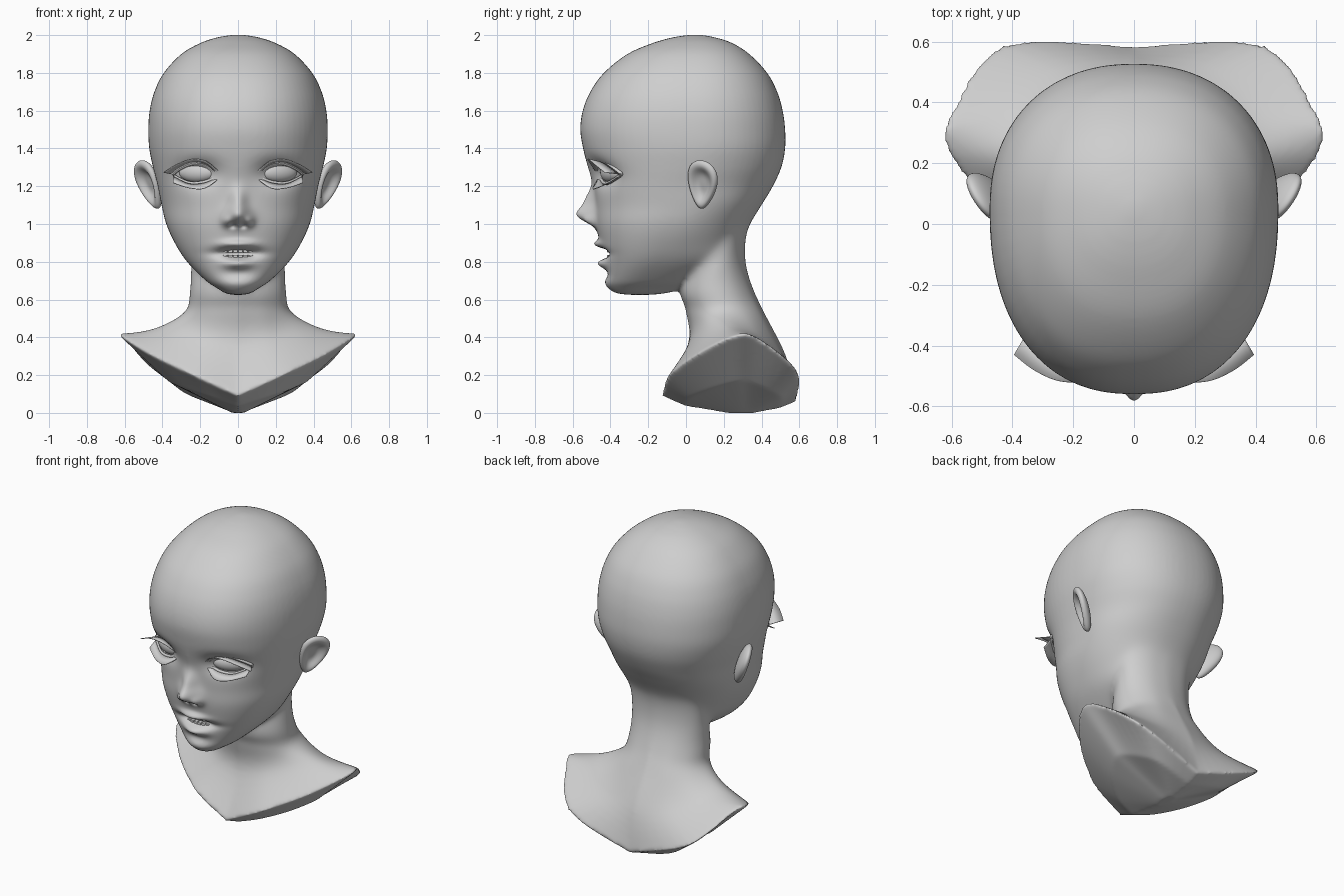
import bpy
import bmesh
import math
from mathutils import Vector, Euler, Matrix

default_cube = bpy.data.objects.get("Cube")
if default_cube:
    bpy.data.objects.remove(default_cube, do_unlink=True)

clay = bpy.data.materials.new("plain_grey")
clay.use_nodes = True
grey = (0.62, 0.62, 0.62, 1)
clay.diffuse_color = grey
for node in clay.node_tree.nodes:
    if node.type == "BSDF_PRINCIPLED":
        node.inputs["Base Color"].default_value = grey


def make_object(name, bm, mirror=False, smooth=True):
    """Turn a bmesh into a linked object with the clay material."""
    bmesh.ops.recalc_face_normals(bm, faces=bm.faces[:])
    for face in bm.faces:
        face.smooth = smooth
    mesh = bpy.data.meshes.new(name)
    bm.to_mesh(mesh)
    bm.free()
    mesh.materials.append(clay)
    obj = bpy.data.objects.new(name, mesh)
    bpy.context.scene.collection.objects.link(obj)
    if mirror:
        obj.modifiers.new("mirror", "MIRROR")
    return obj


def bake_modifiers(obj):
    """Replace the mesh by its modified result."""
    graph = bpy.context.evaluated_depsgraph_get()
    mesh = bpy.data.meshes.new_from_object(obj.evaluated_get(graph))
    obj.modifiers.clear()
    obj.data = mesh
    return mesh


def spline(points, steps):
    """Smooth curve through points of any dimension."""
    points = [Vector(p) for p in points]
    last = len(points) - 1
    out = []
    for i in range(last):
        a, b, c, d = (points[min(max(k, 0), last)] for k in range(i - 1, i + 3))
        for s in range(steps):
            t = s / steps
            out.append(b + (c - a) * (t / 2)
                       + (a * 2 - b * 5 + c * 4 - d) * (t * t / 2)
                       + (b * 3 - a - c * 3 + d) * (t ** 3 / 2))
    out.append(points[last])
    return out


def loft(bm, rings):
    """Closed skin over equal-length rings, capped at both ends."""
    loops = [[bm.verts.new(p) for p in ring] for ring in rings]
    count = len(loops[0])
    for low, high in zip(loops, loops[1:]):
        for i in range(count):
            j = (i + 1) % count
            bm.faces.new((low[i], low[j], high[j], high[i]))
    bm.faces.new(loops[0])
    bm.faces.new(loops[-1])


def half_to_ring(keys):
    """Front-to-back half outline, mirrored into a whole ring."""
    half = spline(keys, 6)
    return half + [Vector((-p.x, p.y, p.z)) for p in reversed(half[1:-1])]


def rounded(value, power):
    """Sine or cosine squared off towards a superellipse."""
    return math.copysign(abs(value) ** (2 / power), value)


# Skull and jaw: height, half width, front, widest place, back
head_rows = [
    (0.625, 0.03, -0.30, -0.25, -0.18), (0.635, 0.07, -0.37, -0.25, -0.10),
    (0.66, 0.11, -0.40, -0.25, 0.0), (0.7, 0.17, -0.42, -0.22, 0.1),
    (0.8, 0.27, -0.43, -0.15, 0.29), (0.9, 0.335, -0.455, -0.1, 0.30),
    (1.0, 0.38, -0.475, -0.05, 0.34), (1.1, 0.405, -0.48, 0.0, 0.40),
    (1.2, 0.425, -0.49, 0.0, 0.46), (1.3, 0.45, -0.52, 0.03, 0.505),
    (1.4, 0.47, -0.545, 0.05, 0.525), (1.5, 0.475, -0.56, 0.05, 0.525),
    (1.6, 0.468, -0.547, 0.05, 0.512), (1.7, 0.443, -0.507, 0.05, 0.483),
    (1.8, 0.393, -0.435, 0.05, 0.43), (1.9, 0.3, -0.31, 0.05, 0.335),
    (1.96, 0.195, -0.17, 0.05, 0.24), (1.99, 0.1, -0.06, 0.05, 0.145),
    (2.002, 0.02, 0.03, 0.05, 0.07),
]
bm = bmesh.new()
rings = []
for z, width, front, middle, back in spline(head_rows, 5):
    ring = []
    for i in range(72):
        t = math.tau * i / 72
        forward = math.cos(t) > 0
        depth = middle - front if forward else back - middle
        power = 2.3 if forward else 2.2
        ring.append((width * rounded(math.sin(t), power),
                     middle - depth * rounded(math.cos(t), power), z))
    rings.append(ring)
loft(bm, rings)


# Neck and bust, flaring to a V-shaped rim with a keeled underside
def neck_keys(z, width, front, back):
    mid, depth = (front + back) / 2, (back - front) / 2
    return [(width * math.sin(math.pi * i / 6),
             mid - depth * math.cos(math.pi * i / 6), z) for i in range(7)]


collar = [(0, 0.01, 0.36), (0.17, 0.03, 0.39), (0.33, 0.12, 0.44), (0.42, 0.24, 0.455),
          (0.37, 0.37, 0.42), (0.22, 0.48, 0.35), (0, 0.53, 0.3)]
rim = [(0, -0.13, 0.09), (0.24, -0.09, 0.2), (0.47, 0.06, 0.31), (0.623, 0.25, 0.405),
       (0.605, 0.37, 0.4), (0.43, 0.59, 0.22), (0, 0.585, 0.06)]
belly = [(x * 0.58, 0.28 + (y - 0.28) * 0.7, z * 0.4) for x, y, z in rim]
keel = [(x * 0.05, 0.3 + (y - 0.3) * 0.2, 0) for x, y, z in rim]
key_rings = [neck_keys(1.0, 0.25, 0.08, 0.335), neck_keys(0.9, 0.25, 0.04, 0.315),
             neck_keys(0.78, 0.25, 0.0, 0.32), neck_keys(0.65, 0.255, -0.035, 0.36),
             neck_keys(0.54, 0.278, -0.002, 0.41), collar, rim]
columns = [spline(column, 6) for column in zip(*map(half_to_ring, key_rings))]
rings = [list(ring) for ring in zip(*columns)]
rings += [half_to_ring(belly), half_to_ring(keel)]
loft(bm, rings)
head = make_object("head_and_bust", bm)

# Fuse skull and neck into one even skin
remesh = head.modifiers.new("fuse", "REMESH")
remesh.mode = "VOXEL"
remesh.voxel_size = 0.01
relax = head.modifiers.new("relax", "SMOOTH")
relax.factor = 0.5
relax.iterations = 14
skin = bake_modifiers(head)

# Blend the neck softly into the skull behind the jaw
blend = head.vertex_groups.new(name="neck_blend")
for v in skin.vertices:
    weight = min((v.co.y + 0.04) / 0.12, (v.co.z - 0.6) / 0.1, (1.15 - v.co.z) / 0.15, 1)
    if weight > 0:
        blend.add([v.index], weight, "REPLACE")
soften_neck = head.modifiers.new("soften_neck", "SMOOTH")
soften_neck.factor = 0.5
soften_neck.iterations = 70
soften_neck.vertex_group = blend.name
skin = bake_modifiers(head)
head.vertex_groups.clear()
skin.materials.clear()
skin.materials.append(clay)

# Face modelling: side offset, height, spread across, spread up, push in
face_bumps = [
    (0, 1.045, 0.062, 0.05, -0.085),    # nose tip
    (0, 1.12, 0.045, 0.07, -0.05),      # nose bridge
    (0.06, 1.015, 0.026, 0.028, -0.03),  # nostril wing
    (0.028, 0.99, 0.016, 0.012, 0.025),  # nostril
    (0.21, 1.27, 0.11, 0.065, 0.06),    # eye socket
    (0, 0.893, 0.085, 0.022, -0.035),   # upper lip
    (0, 0.79, 0.075, 0.026, -0.04),     # lower lip
    (0, 0.845, 0.11, 0.024, 0.06),      # mouth opening
    (0, 0.735, 0.08, 0.03, 0.012),      # chin crease
    (0, 0.68, 0.09, 0.04, -0.014),      # chin
]
for v in skin.vertices:
    if v.co.y < -0.15 and v.co.z > 0.6:
        x, z = abs(v.co.x), v.co.z
        v.co.y += sum(push * math.exp(-((x - bx) / sx) ** 2 - ((z - bz) / sz) ** 2)
                      for bx, bz, sx, sz, push in face_bumps)
for face in skin.polygons:
    face.use_smooth = True
skin.update()


def placed(center, turn):
    return Matrix.Translation(center) @ Euler(turn).to_matrix().to_4x4()


# Ears: flattened cups, wide at the top and narrow at the lobe
bm = bmesh.new()
bmesh.ops.create_uvsphere(bm, u_segments=48, v_segments=32, radius=1)
for v in bm.verts:
    x, y, z = v.co
    hollow = math.exp(-((y * y + z * z) / 0.45) ** 2) if x > 0 else 0
    v.co = (0.042 * x - 0.052 * hollow, 0.098 * y * (0.87 + 0.32 * z), 0.136 * z)
bm.transform(placed((0.472, 0.087, 1.208), (-0.25, 0.3, -0.6)))
make_object("ears", bm, mirror=True)

# Eyeballs
bm = bmesh.new()
bmesh.ops.create_uvsphere(bm, u_segments=32, v_segments=20, radius=1)
bm.transform(placed((0.215, -0.395, 1.272), (0, 0, 0.42)) @ Matrix.Diagonal((0.104, 0.045, 0.053, 1)))
make_object("eyeballs", bm, mirror=True)


# Lashes: thin curved plates from the lid outwards
def lashes(name, inner, outer):
    bm = bmesh.new()
    sides = [[bm.verts.new(p) for p in spline(edge, 6)] for edge in (inner, outer)]
    for i in range(len(sides[0]) - 1):
        bm.faces.new((sides[0][i], sides[0][i + 1], sides[1][i + 1], sides[1][i]))
    obj = make_object(name, bm, mirror=True)
    obj.modifiers.new("thickness", "SOLIDIFY").thickness = 0.004


upper_lid = [(0.11, -0.45, 1.255), (0.16, -0.45, 1.31), (0.23, -0.43, 1.325),
             (0.3, -0.39, 1.3), (0.345, -0.345, 1.265)]
lower_lid = [(0.11, -0.45, 1.25), (0.18, -0.44, 1.222), (0.26, -0.41, 1.218), (0.34, -0.35, 1.255)]
lashes("upper_lashes", upper_lid,
       [(0.09, -0.47, 1.27), (0.17, -0.515, 1.335), (0.25, -0.515, 1.345),
        (0.33, -0.48, 1.315), (0.395, -0.43, 1.275)])
lashes("lower_lashes", lower_lid,
       [(0.11, -0.47, 1.235), (0.18, -0.495, 1.19), (0.26, -0.47, 1.193), (0.345, -0.41, 1.22)])


# Eyelid rims: slim tubes around the eye opening
def lid_rim(name, path, radius):
    bm = bmesh.new()
    rings = []
    for p in spline(path, 6):
        rings.append([p + Vector((0, math.cos(a), math.sin(a))) * radius
                      for a in (math.tau * k / 8 for k in range(8))])
    loft(bm, rings)
    make_object(name, bm, mirror=True)


lid_rim("upper_eyelids", upper_lid, 0.013)
lid_rim("lower_eyelids", lower_lid, 0.009)

# Teeth: two rows following the mouth curve
for name, height, tall in (("upper_teeth", 0.862, 0.026), ("lower_teeth", 0.828, 0.018)):
    bm = bmesh.new()
    for i in range(8):
        x = (i - 3.5) * 0.026
        size = Matrix.Diagonal((0.024, 0.03, tall, 1))
        spot = placed((x, -0.402 + 2.2 * x * x, height), (0, 0, 3 * x))
        bmesh.ops.create_cube(bm, size=1, matrix=spot @ size)
    row = make_object(name, bm, smooth=False)
    soften = row.modifiers.new("soften", "BEVEL")
    soften.width = 0.004
    soften.segments = 2
